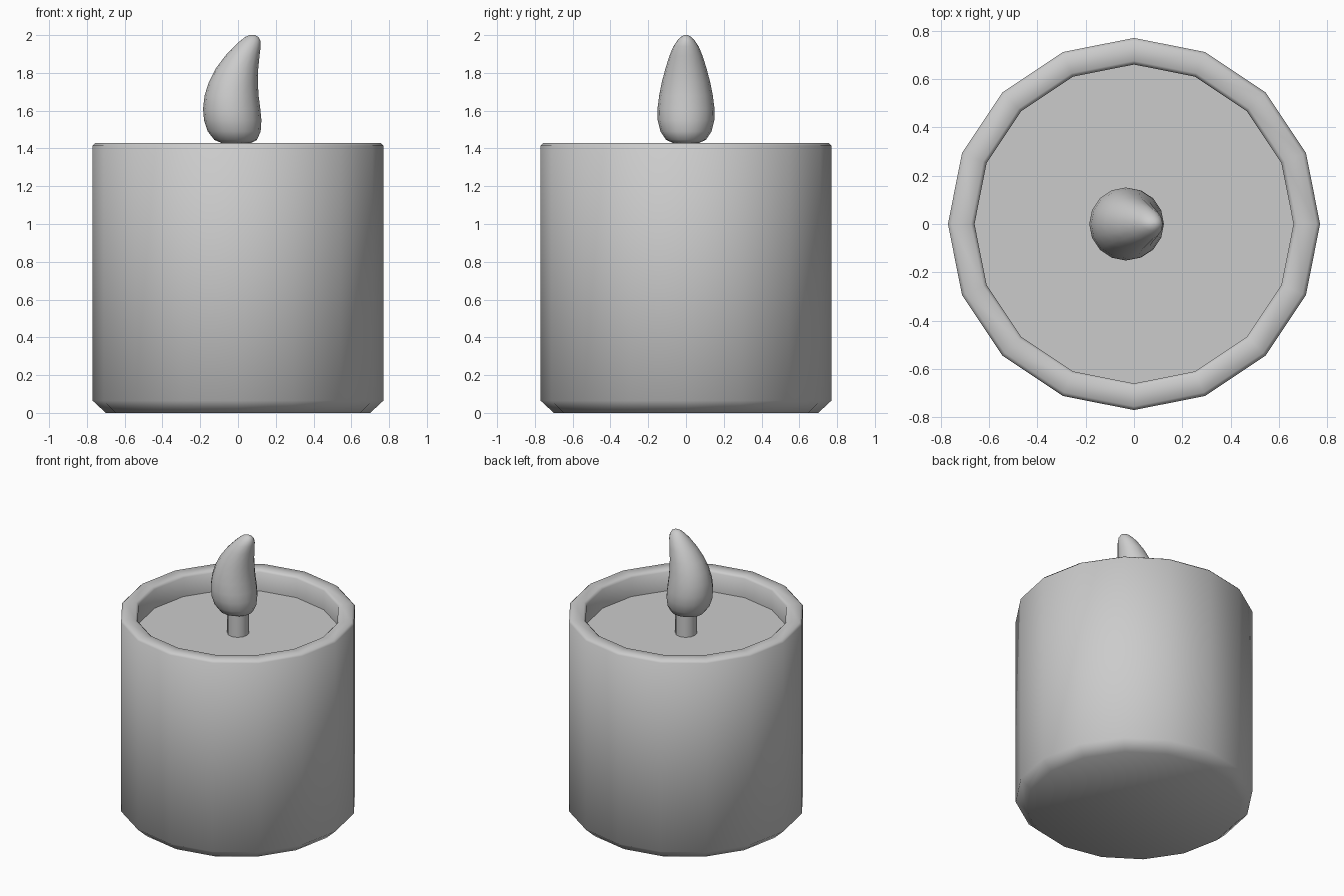
import bpy, bmesh, math

cube = bpy.data.objects.get("Cube")
if cube:
    bpy.data.objects.remove(cube, do_unlink=True)

# One plain grey for every part
grey = bpy.data.materials.new("plain grey")
grey.use_nodes = True
COLOUR = (0.6, 0.6, 0.6, 1)
grey.diffuse_color = COLOUR
grey.node_tree.nodes["Principled BSDF"].inputs["Base Color"].default_value = COLOUR


def loft(name, rings, sides, angle):
    """Skin a stack of rings (centre x, x radius, y radius, z) and cap both ends."""
    bm = bmesh.new()
    loops = []
    for cx, rx, ry, z in rings:
        loops.append([bm.verts.new((cx + rx * math.cos(math.tau * i / sides),
                                    ry * math.sin(math.tau * i / sides), z))
                      for i in range(sides)])
    for low, high in zip(loops, loops[1:]):
        for i in range(sides):
            j = (i + 1) % sides
            bm.faces.new((low[i], low[j], high[j], high[i]))
    bm.faces.new(loops[0][::-1])
    bm.faces.new(loops[-1])
    mesh = bpy.data.meshes.new(name)
    bm.to_mesh(mesh)
    bm.free()
    mesh.materials.append(grey)
    obj = bpy.data.objects.new(name, mesh)
    bpy.context.collection.objects.link(obj)
    bpy.ops.object.select_all(action="DESELECT")
    obj.select_set(True)
    bpy.context.view_layer.objects.active = obj
    bpy.ops.object.shade_smooth_by_angle(angle=math.radians(angle))
    return obj


def turned(name, profile, sides, angle=50):
    return loft(name, [(0, r, r, z) for r, z in profile], sides, angle)


# Candle: chamfered foot, straight wall, softened rim and sunken wax surface
WAX = 1.28
turned("candle_body", [(0.70, 0), (0.77, 0.065), (0.77, 1.415), (0.755, 1.43),
                       (0.675, 1.43), (0.66, 1.415), (0.66, WAX)], 16)

# Wick
turned("wick", [(0.07, WAX - 0.02), (0.07, 1.5)], 12)

# Flame: left edge, right edge, half depth and height of each ring
outline = [(-0.09, 0.07, 0.07, 1.43), (-0.125, 0.10, 0.105, 1.445),
           (-0.16, 0.12, 0.135, 1.49), (-0.18, 0.124, 0.15, 1.55),
           (-0.185, 0.118, 0.151, 1.61), (-0.177, 0.109, 0.142, 1.68),
           (-0.155, 0.105, 0.128, 1.75), (-0.12, 0.107, 0.110, 1.82),
           (-0.068, 0.114, 0.088, 1.89), (-0.02, 0.12, 0.067, 1.94),
           (0.012, 0.119, 0.047, 1.97), (0.038, 0.108, 0.028, 1.99),
           (0.06, 0.09, 0.01, 2.0)]
loft("flame", [((a + b) / 2, (b - a) / 2, d, z) for a, b, d, z in outline], 16, 80)
